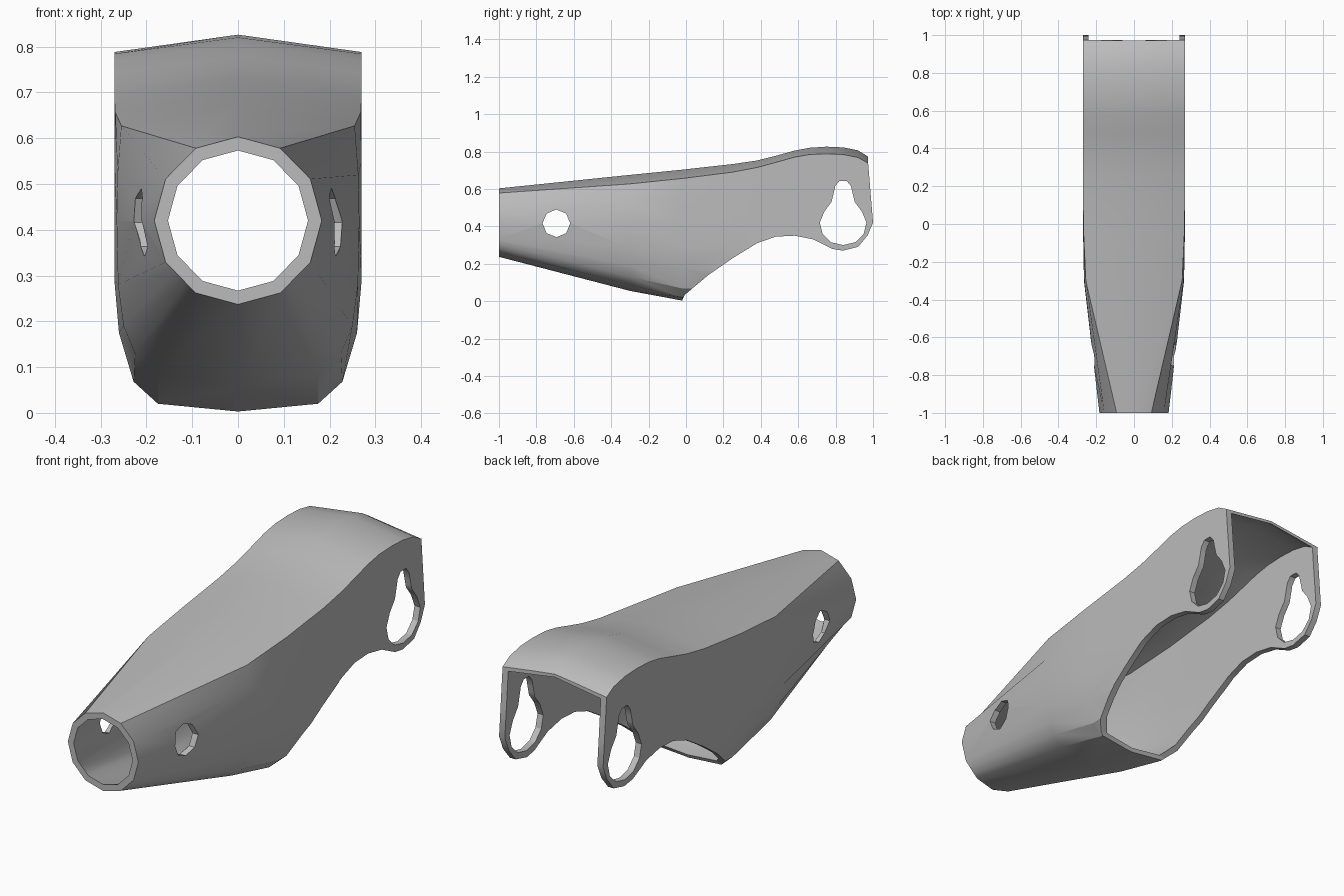
import bpy, bmesh, math

cube = bpy.data.objects.get("Cube")
if cube:
    bpy.data.objects.remove(cube, do_unlink=True)

grey = bpy.data.materials.new("plain grey")
grey.use_nodes = True
colour = (0.5, 0.5, 0.5, 1)
grey.diffuse_color = colour
grey.node_tree.nodes["Principled BSDF"].inputs["Base Color"].default_value = colour


def loft(name, sections):
    """Closed solid through rings of (x, y, z) points."""
    bm = bmesh.new()
    rings = [[bm.verts.new(p) for p in ring] for ring in sections]
    n = len(rings[0])
    for a, b in zip(rings, rings[1:]):
        for i in range(n):
            j = (i + 1) % n
            bm.faces.new((a[i], a[j], b[j], b[i]))
    bm.faces.new(rings[0])
    bm.faces.new(rings[-1])
    bmesh.ops.recalc_face_normals(bm, faces=bm.faces)
    mesh = bpy.data.meshes.new(name)
    bm.to_mesh(mesh)
    bm.free()
    mesh.materials.append(grey)
    obj = bpy.data.objects.new(name, mesh)
    bpy.context.collection.objects.link(obj)
    return obj


def side_cutter(name, outline):
    """Side outline of (y, z) points carried right across the body."""
    obj = loft(name, [[(x, y, z) for y, z in outline] for x in (-0.5, 0.5)])
    obj.hide_render = True
    return obj


def ring(y, half, kx=1.0, kz=1.0):
    """Mirror a half section and scale it about the tube axis."""
    pts = half + [(-x, z) for x, z in half[-2:0:-1]]
    return [(x * kx, y, AXIS + (z - AXIS) * kz) for x, z in pts]


AXIS = 0.42

# Half sections: top centre, top edge, side, rounded corner, bottom centre
mouth = [(0, .603), (.092, .578), (.158, .511), (.183, .42), (.158, .329),
         (.136, .307), (.114, .284), (.092, .262), (0, .237)]
waist = [(0, .675), (.255, .627), (.263, .52), (.265, .42), (.262, .28),
         (.25, .19), (.225, .13), (.175, .088), (0, .055)]
belly = [(0, .703), (.268, .656), (.27, .55), (.27, .42), (.27, .29),
         (.26, .175), (.228, .068), (.175, .02), (0, .003)]

# Roof line towards the rear: y, centre height, edge height
roof = [(.25, .733, .69), (.38, .752, .715), (.48, .777, .742),
        (.58, .805, .77), (.66, .82, .784), (.75, .826, .788),
        (.84, .822, .784), (.92, .806, .768), (.97, .775, .74), (1.1, .69, .655)]

stations = [(-1, mouth), (-.3, waist), (-.02, belly)]
stations += [(y, [(0, top), (.27, edge)] + belly[2:]) for y, top, edge in roof]

body = loft("arm_shell", [ring(y, h) for y, h in stations])

# Hollow core, run past both ends
wall = 0.03
core_rings = [ring(-1.1, mouth, 1 - wall / .183, 1 - wall / .183)]
for y, h in stations:
    kx = 1 - wall / h[3][0]
    core_rings.append(ring(y, h, kx, kx if y == -1 else 0.96))
core_rings.append([(x, 1.2, z) for x, y, z in core_rings[-1]])
core = loft("core_cutter", core_rings)
core.hide_render = True

# Open underside and rounded rear ears
underside = side_cutter("underside_cutter", [
    (-.02, -.1), (-.02, .005), (-.005, .035), (.12, .14), (.25, .23), (.38, .31),
    (.48, .345), (.58, .35), (.68, .33), (.78, .28), (.84, .27), (.92, .29),
    (.97, .35), (1, .42), (.972, .76), (.972, 1), (1.3, 1), (1.3, -.1)])

# Keyhole through both ears
half_key = [(.125, .42), (.1, .48), (.062, .53), (.05, .58), (.042, .615), (.02, .642)]
low_key = [(0, .3), (.065, .315), (.11, .36)]
right = low_key + half_key
outline = right + [(-y, z) for y, z in reversed(right) if y]
keyhole = side_cutter("keyhole_cutter", [(.84 + y, z) for y, z in outline])

# Cross pin hole near the mouth
pin = side_cutter("pin_hole_cutter", [
    (-.693 + .074 * math.cos(i * math.pi / 4), .416 + .074 * math.sin(i * math.pi / 4))
    for i in range(8)])

bpy.context.view_layer.objects.active = body
for cutter in (core, underside, keyhole, pin):
    mod = body.modifiers.new(cutter.name, "BOOLEAN")
    mod.operation = "DIFFERENCE"
    mod.solver = "EXACT"
    mod.object = cutter
    bpy.ops.object.modifier_apply(modifier=mod.name)
    bpy.data.objects.remove(cutter, do_unlink=True)

bpy.ops.object.select_all(action="DESELECT")
body.select_set(True)
bpy.ops.object.shade_smooth_by_angle(angle=math.radians(30))
